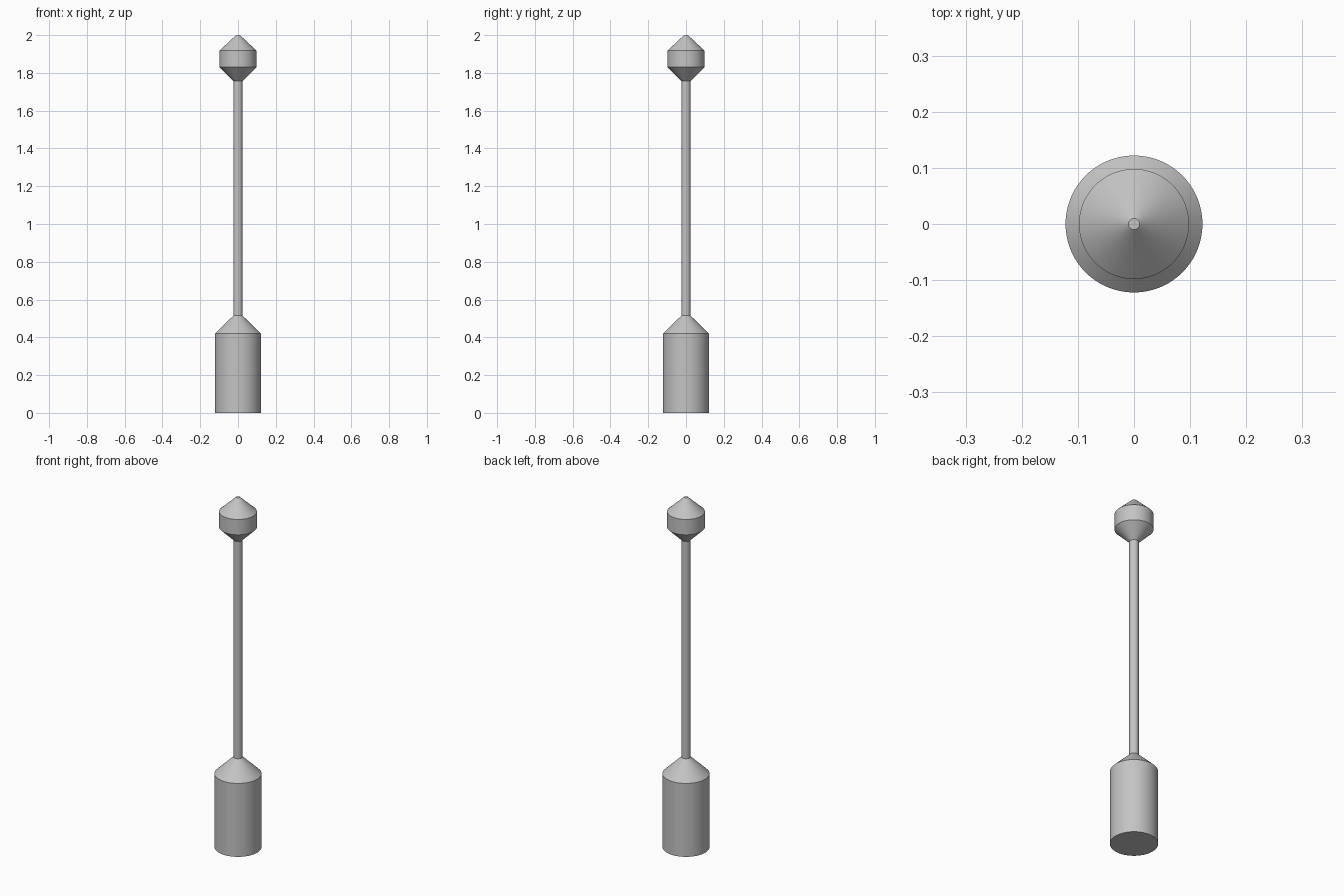
import bpy, bmesh, math

cube = bpy.data.objects.get("Cube")
if cube:
    bpy.data.objects.remove(cube, do_unlink=True)

SIDES = 96

grey = bpy.data.materials.new("plain_grey")
grey.use_nodes = True
colour = (0.55, 0.55, 0.55, 1)
grey.diffuse_color = colour
grey.node_tree.nodes["Principled BSDF"].inputs["Base Color"].default_value = colour


def lathe(name, profile):
    """Closed solid of revolution from (radius, height) points, bottom to top."""
    bm = bmesh.new()
    rings = [[bm.verts.new((r * math.cos(math.tau * i / SIDES),
                            r * math.sin(math.tau * i / SIDES), z))
              for i in range(SIDES)] for r, z in profile]
    for low, high in zip(rings, rings[1:]):
        for i in range(SIDES):
            j = (i + 1) % SIDES
            bm.faces.new((low[i], low[j], high[j], high[i]))
    bm.faces.new(rings[0][::-1])
    bm.faces.new(rings[-1])
    mesh = bpy.data.meshes.new(name)
    bm.to_mesh(mesh)
    bm.free()
    mesh.materials.append(grey)
    obj = bpy.data.objects.new(name, mesh)
    bpy.context.collection.objects.link(obj)
    bpy.ops.object.select_all(action='DESELECT')
    obj.select_set(True)
    bpy.context.view_layer.objects.active = obj
    bpy.ops.object.shade_smooth_by_angle(angle=math.radians(25))
    return obj


# Cylindrical handle with a conical shoulder
lathe("handle", [(0.122, 0), (0.122, 0.42), (0.024, 0.515)])
# Slim shaft
lathe("shaft", [(0.024, 0.515), (0.024, 1.757)])
# Double-cone head with a blunt tip
lathe("head", [(0.024, 1.757), (0.098, 1.83), (0.098, 1.918), (0.01, 2.0)])
